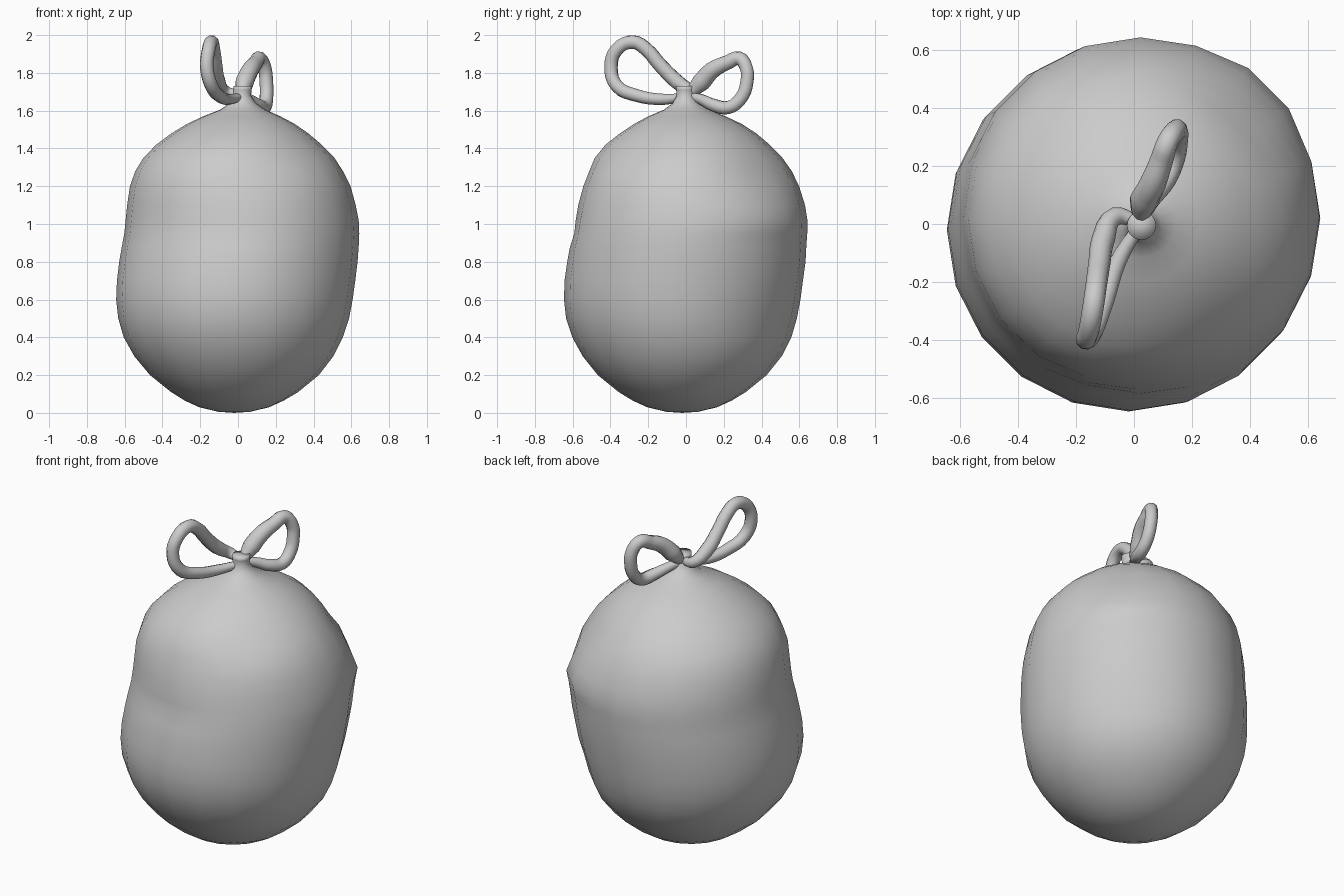
import bpy, bmesh, math

SIDES = 20

# Slumped bag profile: z, centre x, centre y, radius
PROFILE = [
    (0.006, -.02, -.02, .085), (0.03, -.02, -.02, .185), (0.065, -.02, -.02, .262),
    (0.11, -.018, -.02, .336), (0.20, -.019, -.02, .447), (0.30, -.022, -.02, .527),
    (0.40, -.025, -.022, .58), (0.50, -.023, -.024, .611), (0.60, -.019, -.02, .626),
    (0.70, -.01, -.012, .631), (0.80, .002, .002, .631), (0.88, .012, .01, .627),
    (0.95, .02, .02, .622), (1.02, .022, .026, .617), (1.10, .018, .025, .605),
    (1.20, .012, .015, .584), (1.28, .006, .01, .55), (1.35, .005, .005, .506),
    (1.42, .005, .005, .438), (1.48, .01, .01, .362), (1.53, .015, .01, .285),
    (1.57, .02, .005, .205), (1.605, .025, .003, .12), (1.64, .025, 0, .07),
    (1.68, .022, -.003, .047), (1.71, .024, -.004, .048), (1.73, .026, -.005, .05),
]
# Creases: azimuth (deg), z, angular width, height, depth
CREASES = [
    (45, 1.02, .3, .05, .02), (45, 1.30, .35, .10, -.035), (45, .48, .35, .09, -.015),
    (-85, 1.25, .5, .14, -.03), (-50, 1.38, .35, .08, -.025), (-100, .96, .3, .07, -.015),
]


def crease(a, z):
    total = 0
    for az, cz, wa, wz, depth in CREASES:
        d = (a - math.radians(az) + math.pi) % (2 * math.pi) - math.pi
        total += depth * math.exp(-(d / wa) ** 2 - ((z - cz) / wz) ** 2)
    return total


def smooth_mesh(name, bm):
    bmesh.ops.recalc_face_normals(bm, faces=bm.faces)
    for f in bm.faces:
        f.smooth = True
    me = bpy.data.meshes.new(name)
    bm.to_mesh(me)
    bm.free()
    ob = bpy.data.objects.new(name, me)
    bpy.context.collection.objects.link(ob)
    return ob


# Bag body with gathered neck
bm = bmesh.new()
rings = []
for z, cx, cy, r in PROFILE:
    ring = []
    for i in range(SIDES):
        a = 2 * math.pi * i / SIDES
        rr = r + crease(a, z)
        ring.append(bm.verts.new((cx + rr * math.cos(a), cy + rr * math.sin(a), z)))
    rings.append(ring)
for lo, hi in zip(rings, rings[1:]):
    for i in range(SIDES):
        j = (i + 1) % SIDES
        bm.faces.new((lo[i], lo[j], hi[j], hi[i]))
bottom = bm.verts.new((-.02, -.02, 0))
top = bm.verts.new((.027, -.005, 1.728))
for i in range(SIDES):
    j = (i + 1) % SIDES
    bm.faces.new((bottom, rings[0][j], rings[0][i]))
    bm.faces.new((top, rings[-1][i], rings[-1][j]))
smooth_mesh("bag_body", bm)


# Tie loops: smooth tube through points x, y, z, thickness
def tie_loop(name, pts):
    cu = bpy.data.curves.new(name, 'CURVE')
    cu.dimensions = '3D'
    cu.bevel_depth = 1
    cu.bevel_resolution = 3
    cu.resolution_u = 4
    cu.use_fill_caps = True
    sp = cu.splines.new('BEZIER')
    sp.bezier_points.add(len(pts) - 1)
    for p, (x, y, z, r) in zip(sp.bezier_points, pts):
        p.co = (x, y, z)
        p.radius = r
        p.handle_left_type = p.handle_right_type = 'AUTO'
    ob = bpy.data.objects.new(name, cu)
    bpy.context.collection.objects.link(ob)
    return ob


tie_loop("front_tie_loop", [
    (.01, .01, 1.69, .02), (-.065, .025, 1.70, .033), (-.105, -.05, 1.755, .04),
    (-.12, -.14, 1.845, .038), (-.13, -.21, 1.925, .037), (-.14, -.28, 1.963, .037),
    (-.155, -.365, 1.925, .036), (-.165, -.397, 1.83, .036), (-.14, -.365, 1.73, .036),
    (-.10, -.26, 1.68, .034), (-.055, -.13, 1.66, .03), (.01, -.02, 1.67, .022),
])
tie_loop("back_tie_loop", [
    (.02, .01, 1.68, .025), (.035, .08, 1.75, .05), (.065, .14, 1.815, .046),
    (.095, .22, 1.855, .04), (.115, .28, 1.877, .037), (.14, .318, 1.83, .036),
    (.15, .322, 1.75, .036), (.15, .29, 1.665, .036), (.14, .225, 1.617, .036),
    (.11, .15, 1.628, .034), (.06, .08, 1.66, .028), (.02, .01, 1.68, .022),
])
